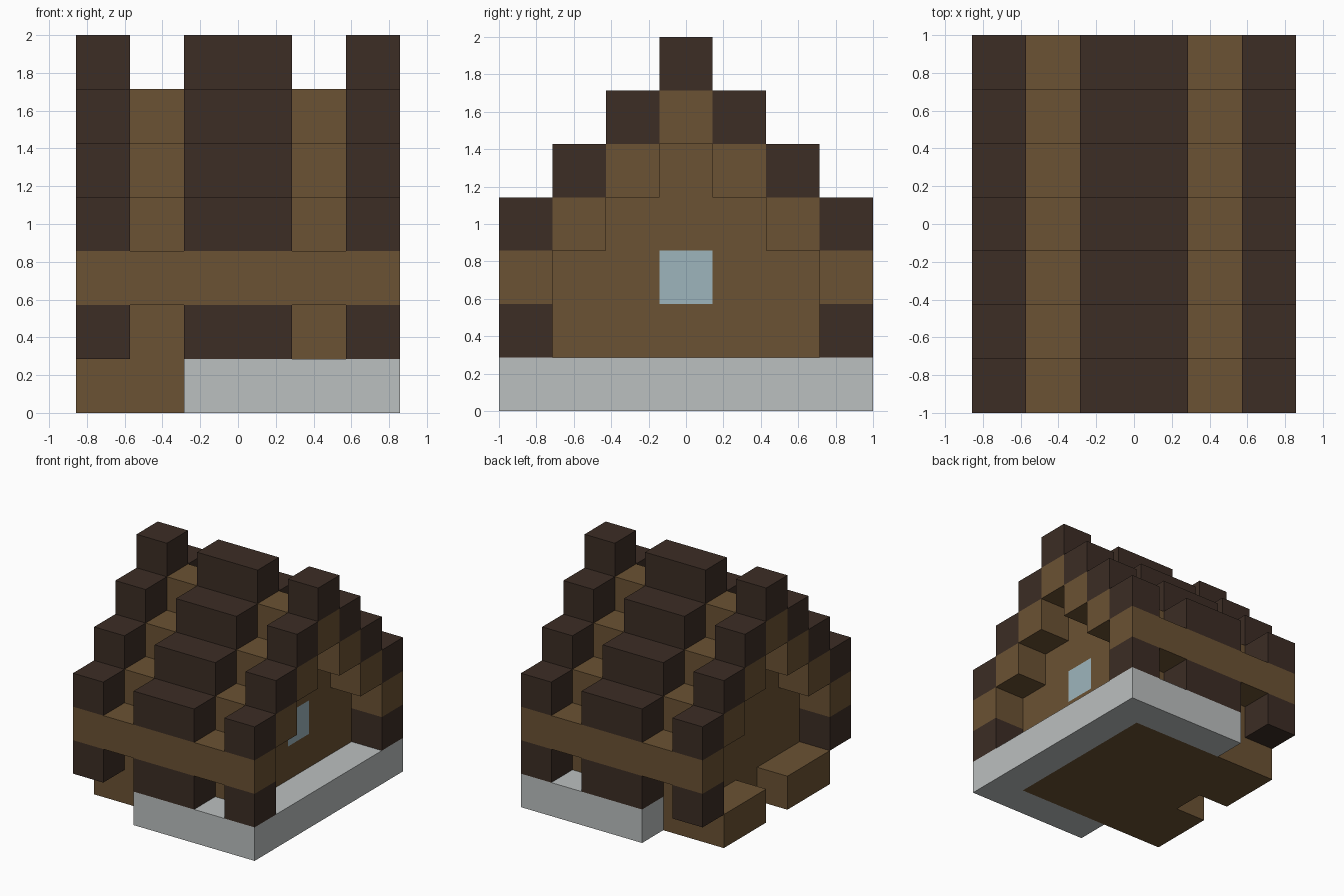
import bpy
import bmesh
from mathutils import Matrix, Vector

if "Cube" in bpy.data.objects:
    bpy.data.objects.remove(bpy.data.objects["Cube"], do_unlink=True)

UNIT = 2 / 7          # edge of one block
NX, NY = 6, 7         # blocks across and deep


def material(name, rgb):
    mat = bpy.data.materials.new(name)
    mat.use_nodes = True
    mat.diffuse_color = (*rgb, 1)
    mat.node_tree.nodes["Principled BSDF"].inputs["Base Color"].default_value = (*rgb, 1)
    return mat


dark = material("dark wood", (0.045, 0.026, 0.018))
brown = material("brown planks", (0.147, 0.084, 0.033))
stone = material("grey stone", (0.50, 0.525, 0.525))
glass = material("pale blue glass", (0.34, 0.46, 0.505))


def blocks(name, mat, cells):
    """Boxes from (x, y, z, width, depth) in block units, each one block high."""
    bm = bmesh.new()
    for x, y, z, w, d in cells:
        centre = Vector((x + w / 2 - NX / 2, y + d / 2 - NY / 2, z + 0.5)) * UNIT
        size = Vector((w, d, 1)) * UNIT
        bmesh.ops.create_cube(bm, size=1, matrix=Matrix.Translation(centre) @ Matrix.Diagonal((*size, 1)))
    mesh = bpy.data.meshes.new(name)
    bm.to_mesh(mesh)
    bm.free()
    mesh.materials.append(mat)
    obj = bpy.data.objects.new(name, mesh)
    bpy.context.collection.objects.link(obj)
    return obj


def both_sides(cells):
    """Repeat the cells mirrored from front to back, without doubling the middle."""
    return sorted(set(cells) | {(x, NY - y - d, z, w, d) for x, y, z, w, d in cells})


# Ground level: stone border on three sides, plank floor with a gap on the right
blocks("stone_border", stone, both_sides([(2, 0, 0, 4, 1), (5, 1, 0, 1, 5)]))
blocks("floor", brown, [(1, 1, 0, 4, 5)])
blocks("side_steps", brown, both_sides([(0, 1, 0, 1, 2)]))

# House body, stepped to follow the roof
blocks("house_body", brown, [(1, 1, 1, 3, 5), (1, 1, 2, 3, 5), (1, 2, 3, 3, 3), (1, 3, 4, 3, 1)])

# Left gable wall around the window opening
blocks("gable_wall", brown,
       both_sides([(4, 1, 1, 1, 5), (4, 1, 2, 1, 2), (4, 2, 3, 1, 3), (4, 3, 4, 1, 1)]))
blocks("window", glass, [(4, 3, 2, 1, 1)])

# Roof: plank steps with dark bands laid on top
bands = [(0, 1), (2, 2), (5, 1)]
blocks("roof_planks", brown, both_sides([(0, s, s + 2, NX, 1) for s in range(4)]))
blocks("roof_bands", dark, both_sides([(x, s, s + 3, w, 1) for s in range(4) for x, w in bands]))

# Dark posts below the eaves
blocks("eave_posts", dark, both_sides([(x, 0, 1, w, 1) for x, w in bands]))
